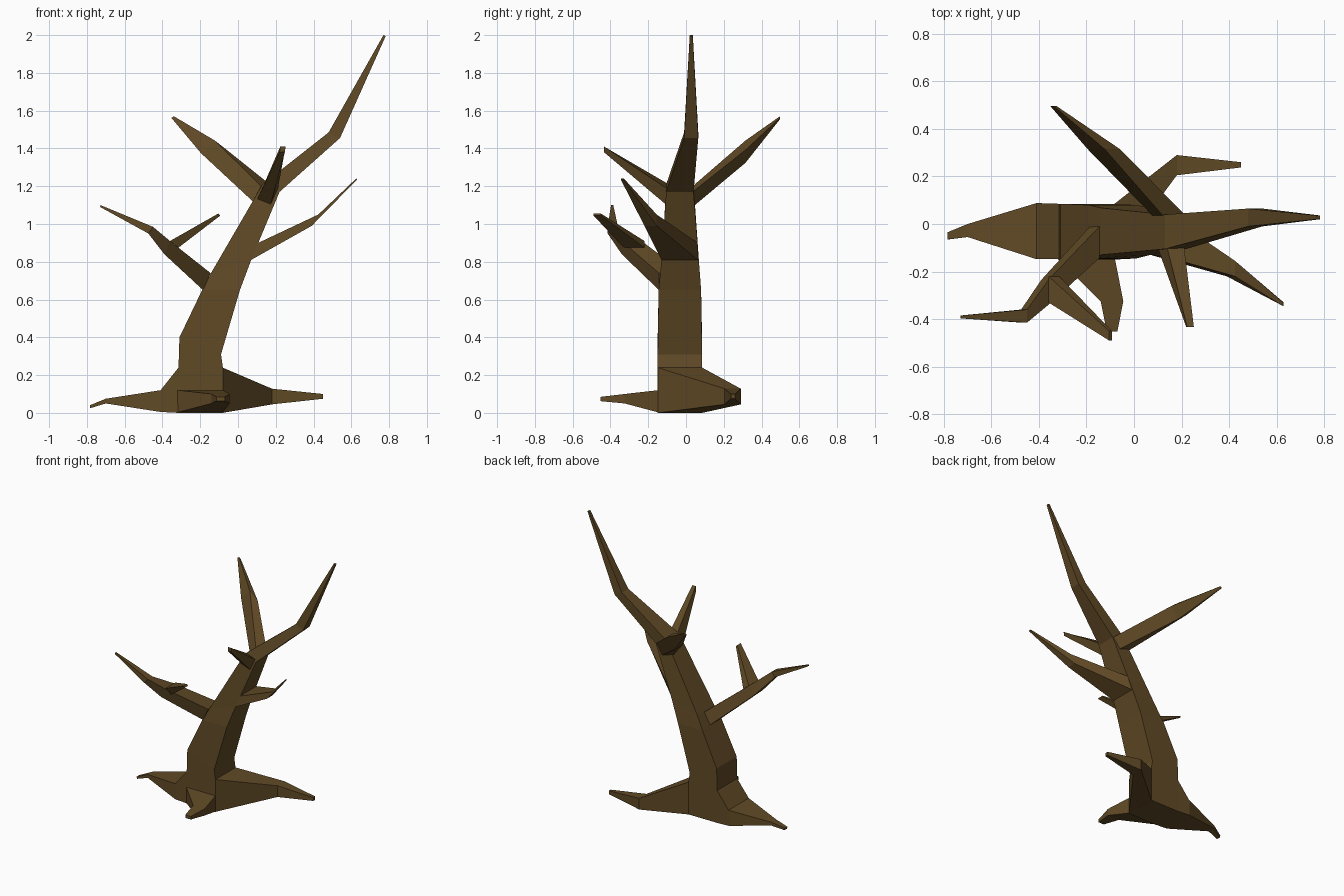
import bpy, bmesh

bark = bpy.data.materials.new("brown bark")
bark.diffuse_color = (0.118, 0.068, 0.019, 1)


def side(xa, za, xb, zb, y0, y1):
    """Four-cornered ring: an edge seen from the front, widened along y."""
    return [(xa, y0, za), (xb, y0, zb), (xb, y1, zb), (xa, y1, za)]


def slab(y, x0, x1, z0, z1):
    """Upright rectangular ring at one depth."""
    return [(x0, y, z0), (x1, y, z0), (x1, y, z1), (x0, y, z1)]


def skew(y, c, u, v):
    """Parallelogram ring at one depth: centre plus two half-vectors in x, z."""
    return [(c[0] + a * u[0] + b * v[0], y, c[1] + a * u[1] + b * v[1])
            for a, b in ((-1, -1), (1, -1), (1, 1), (-1, 1))]


def loft(name, rings):
    """Join four-cornered rings into one closed, flat-faced limb."""
    bm = bmesh.new()
    rows = [[bm.verts.new(p) for p in r] for r in rings]
    for a, b in zip(rows, rows[1:]):
        for i in range(4):
            j = (i + 1) % 4
            bm.faces.new((a[i], a[j], b[j], b[i]))
    bm.faces.new(rows[0][::-1])
    bm.faces.new(rows[-1])
    bmesh.ops.recalc_face_normals(bm, faces=bm.faces)
    me = bpy.data.meshes.new(name)
    bm.to_mesh(me)
    bm.free()
    me.materials.append(bark)
    bpy.context.collection.objects.link(bpy.data.objects.new(name, me))


# Leaning trunk that runs on into the tallest limb
loft("trunk", [
    side(-0.32, 0.0, -0.08, 0.0, -0.15, 0.085),
    side(-0.315, 0.24, -0.08, 0.24, -0.15, 0.085),
    side(-0.31, 0.40, -0.09, 0.31, -0.15, 0.085),
    side(-0.19, 0.65, 0.01, 0.65, -0.145, 0.08),
    side(-0.14, 0.745, 0.07, 0.81, -0.13, 0.068),
    side(0.13, 1.21, 0.22, 1.17, -0.105, 0.04),
    side(0.48, 1.485, 0.54, 1.455, -0.01, 0.065),
    side(0.77, 2.0, 0.782, 1.995, 0.02, 0.036)])

# Roots
loft("left_root", [
    side(-0.315, 0.0, -0.315, 0.24, -0.148, 0.085),
    side(-0.41, 0.005, -0.41, 0.12, -0.148, 0.088),
    side(-0.70, 0.05, -0.70, 0.075, -0.055, 0.0),
    side(-0.782, 0.025, -0.785, 0.04, -0.065, -0.035)])
loft("right_root", [
    side(-0.082, 0.0, -0.082, 0.24, -0.15, 0.085),
    side(0.18, 0.045, 0.18, 0.128, 0.205, 0.29),
    side(0.45, 0.075, 0.45, 0.10, 0.238, 0.26)])
loft("front_root", [
    slab(-0.148, -0.32, -0.08, 0.003, 0.12),
    slab(-0.325, -0.14, -0.045, 0.05, 0.10),
    slab(-0.452, -0.115, -0.07, 0.062, 0.085)])

# Branches
loft("left_branch", [
    side(-0.185, 0.65, -0.145, 0.74, -0.143, -0.01),
    side(-0.39, 0.84, -0.36, 0.91, -0.34, -0.235),
    side(-0.475, 0.95, -0.45, 0.985, -0.415, -0.36),
    side(-0.73, 1.09, -0.728, 1.10, -0.397, -0.385)])
loft("left_twig", [
    side(-0.36, 0.91, -0.315, 0.875, -0.33, -0.22),
    side(-0.105, 1.055, -0.093, 1.045, -0.49, -0.45)])
loft("right_branch", [
    side(0.07, 0.81, 0.107, 0.90, -0.13, 0.062),
    side(0.39, 0.99, 0.425, 1.05, -0.22, -0.155),
    side(0.63, 1.235, 0.627, 1.242, -0.345, -0.33)])
loft("back_branch", [
    skew(0.035, (0.148, 1.145), (0.048, -0.015), (0.022, 0.04)),
    skew(0.315, (-0.127, 1.383), (0.032, -0.025), (0.036, 0.034)),
    skew(0.497, (-0.34, 1.562), (0.006, -0.004), (0.007, 0.004))])
loft("front_branch", [
    skew(-0.098, (0.155, 1.155), (0.036, -0.014), (0.02, 0.045)),
    skew(-0.434, (0.236, 1.395), (0.014, 0.0), (0.002, 0.015))])
